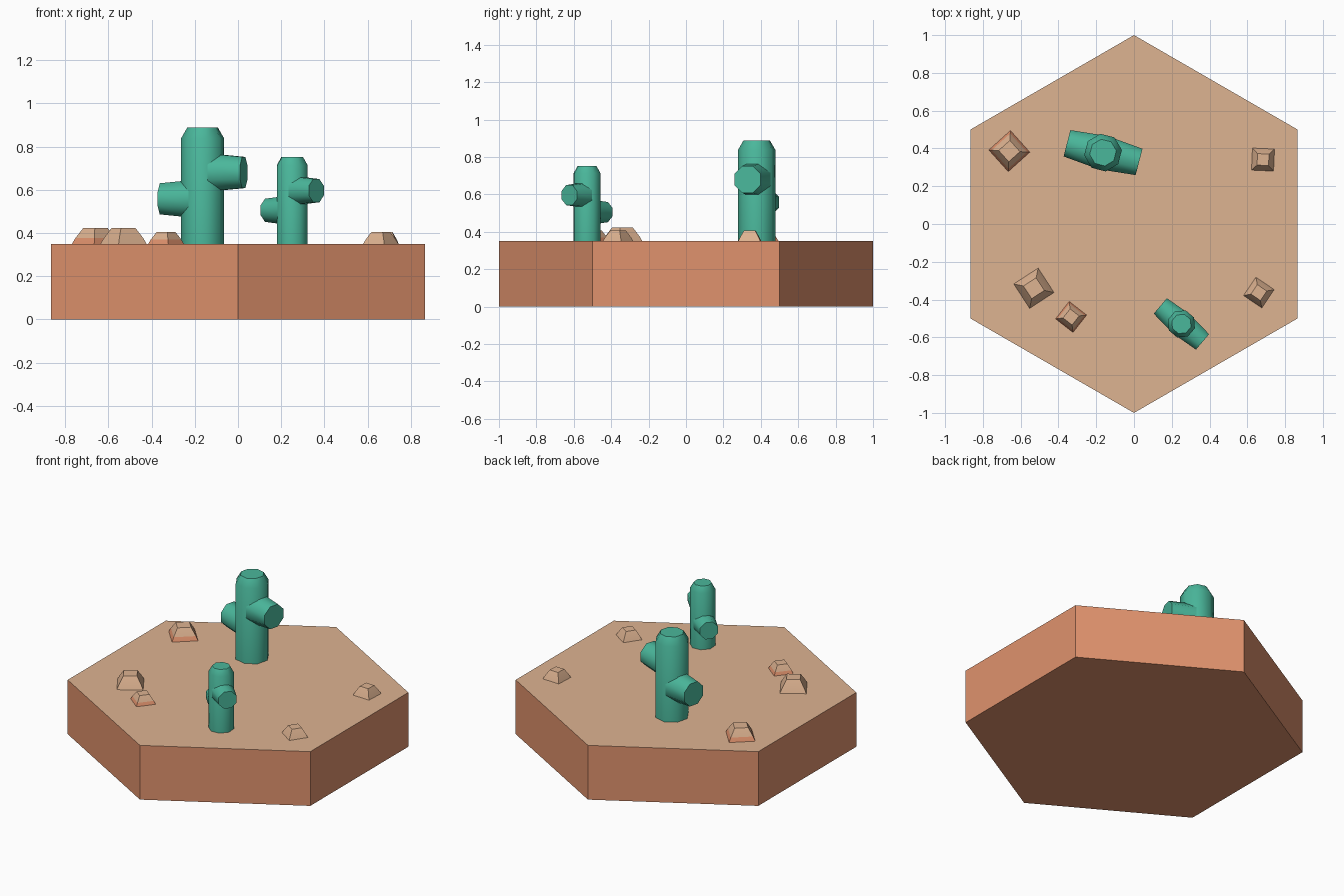
import bpy, bmesh, math
from mathutils import Matrix, Vector

if "Cube" in bpy.data.objects:
    bpy.data.objects.remove(bpy.data.objects["Cube"])


def srgb(r, g, b):
    f = lambda c: c / 12.92 if c <= 0.04045 else ((c + 0.055) / 1.055) ** 2.4
    return (f(r / 255), f(g / 255), f(b / 255), 1)


def material(name, rgb):
    m = bpy.data.materials.new(name)
    m.diffuse_color = srgb(*rgb)
    m.use_nodes = True
    m.node_tree.nodes["Principled BSDF"].inputs["Base Color"].default_value = m.diffuse_color
    return m


SAND = material("sand", (222, 179, 145))
DIRT = material("orange_dirt", (224, 146, 109))
GREEN = material("cactus_green", (74, 183, 155))


def stack(bm, sides, rings, matrix=Matrix()):
    """Capped prism from (height, apothem) rings; flats face the axes."""
    loops = []
    for h, a in rings:
        r = a / math.cos(math.pi / sides)
        loops.append([bm.verts.new(matrix @ Vector((
            r * math.cos((i + 0.5) * math.tau / sides),
            r * math.sin((i + 0.5) * math.tau / sides), h))) for i in range(sides)])
    for lo, hi in zip(loops, loops[1:]):
        for i in range(sides):
            j = (i + 1) % sides
            bm.faces.new((lo[i], lo[j], hi[j], hi[i]))
    bm.faces.new(loops[0][::-1])
    bm.faces.new(loops[-1])


def finish(bm, name, mats, smooth=None):
    bmesh.ops.recalc_face_normals(bm, faces=bm.faces)
    me = bpy.data.meshes.new(name)
    bm.to_mesh(me)
    bm.free()
    for m in mats:
        me.materials.append(m)
    ob = bpy.data.objects.new(name, me)
    bpy.context.collection.objects.link(ob)
    if smooth:
        bpy.context.view_layer.objects.active = ob
        ob.select_set(True)
        bpy.ops.object.shade_smooth_by_angle(angle=math.radians(smooth))
        ob.select_set(False)
    return ob


TOP = 0.35

# Hexagonal ground tile: dirt sides and underside, sand top
bm = bmesh.new()
stack(bm, 6, [(0, math.cos(math.pi / 6)), (TOP, math.cos(math.pi / 6))])
bm.normal_update()
for f in bm.faces:
    f.material_index = 1 if f.normal.z > 0.5 else 0
finish(bm, "ground_tile", [DIRT, SAND])


# Cactus: octagonal trunk with chamfered top and two tapered arms
def cactus(name, x, y, angle, scale):
    bm = bmesh.new()
    stack(bm, 8, [(0, 0.093), (0.488, 0.093), (0.538, 0.066)])
    for side, z in ((1, 0.33), (-1, 0.208)):
        m = Matrix.Translation((0, 0, z)) @ Matrix.Rotation(side * math.pi / 2, 4, 'Y')
        stack(bm, 8, [(0.04, 0.087), (0.197, 0.072)], m)
    ob = finish(bm, name, [GREEN], 50)
    ob.location = (x, y, TOP)
    ob.rotation_euler.z = math.radians(angle)
    ob.scale = (scale,) * 3


cactus("large_cactus", -0.164, 0.378, -14.5, 1)
cactus("small_cactus", 0.251, -0.529, -40.4, 0.745)


# Rocks: four-sided mounds, some with a dirt band at the foot
def rock(name, x, y, angle, scale, band):
    bm = bmesh.new()
    stack(bm, 4, [(0, 0.077), (0.026, 0.066), (0.073, 0.040)])
    for f in bm.faces:
        low = f.calc_center_median().z < 0.02
        f.material_index = 1 if band and low else 0
    ob = finish(bm, name, [SAND, DIRT], 50)
    ob.location = (x, y, TOP)
    ob.rotation_euler.z = math.radians(angle)
    ob.scale = (scale,) * 3


for i, (x, y, angle, scale, band) in enumerate((
        (-0.66, 0.386, 42, 1, True),
        (-0.53, -0.34, 33, 1, False),
        (-0.333, -0.492, -38, 0.76, True),
        (0.683, 0.341, -2.5, 0.76, False),
        (0.661, -0.363, -34, 0.76, False))):
    rock(f"rock_{i + 1}", x, y, angle, scale, band)
